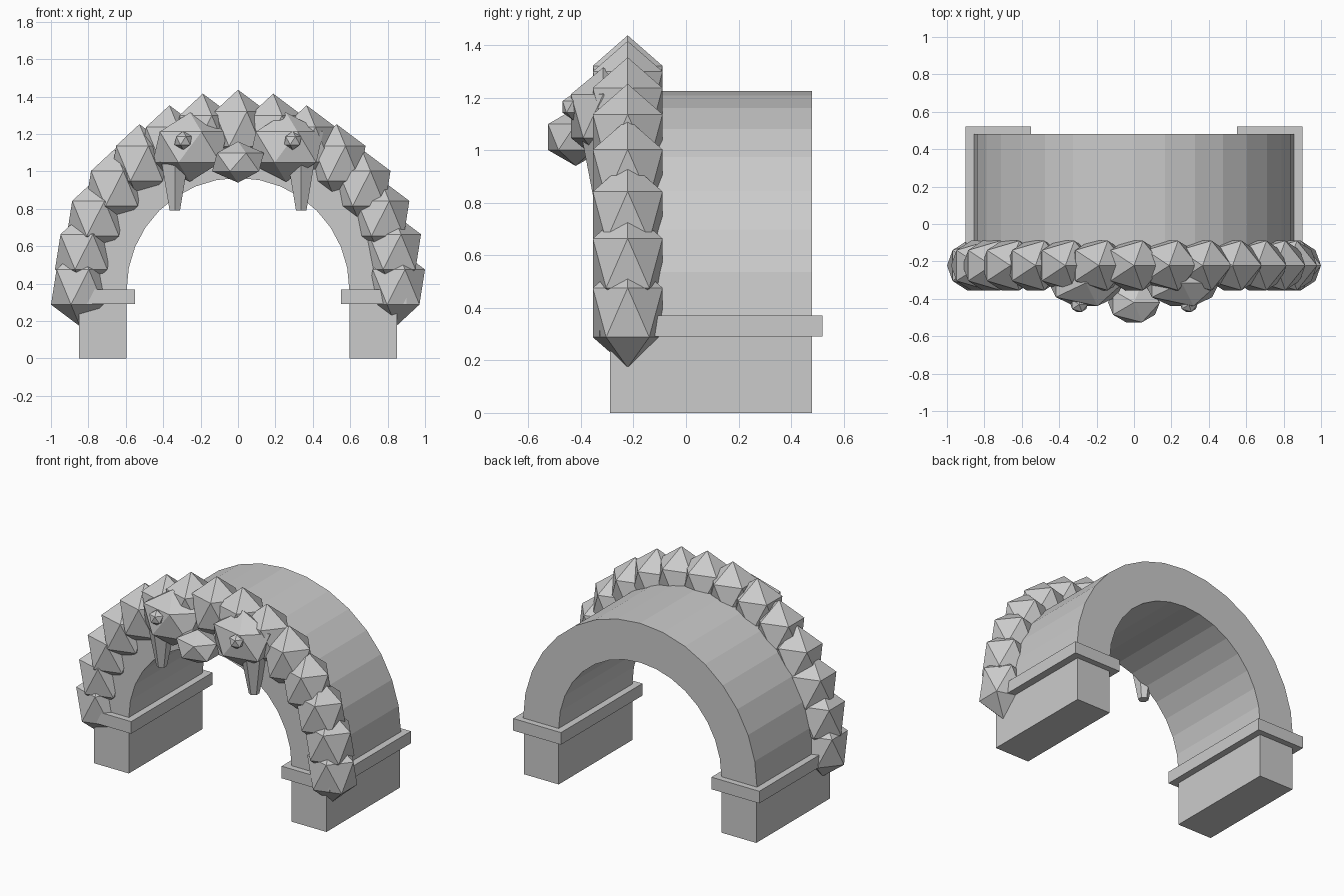
import bpy, bmesh, math

cube = bpy.data.objects.get("Cube")
if cube:
    bpy.data.objects.remove(cube, do_unlink=True)

stone = bpy.data.materials.new("grey_stone")
stone.use_nodes = True
GREY = (0.6, 0.6, 0.6, 1)
stone.diffuse_color = GREY
stone.node_tree.nodes["Principled BSDF"].inputs["Base Color"].default_value = GREY

FRONT, BACK = -0.29, 0.48
SPRING = 0.37              # height where the arch starts
INNER, OUTER = 0.595, 0.855


def finish(obj, name):
    obj.name = name
    obj.data.name = name
    obj.data.materials.append(stone)
    return obj


def box(name, x, y, z):
    """Box from (min, max) pairs."""
    spans = (x, y, z)
    bpy.ops.mesh.primitive_cube_add(size=1, location=[(a + b) / 2 for a, b in spans])
    obj = bpy.context.object
    obj.scale = [b - a for a, b in spans]
    return finish(obj, name)


def gem(name, location, radii):
    """Faceted twenty-sided stone."""
    bpy.ops.mesh.primitive_ico_sphere_add(subdivisions=1, radius=1, location=location)
    obj = bpy.context.object
    obj.scale = radii
    return finish(obj, name)


def arch(name, segments=16):
    """Half ring profile extruded from front to back."""
    bm = bmesh.new()
    rings = []
    for i in range(segments + 1):
        a = math.pi * i / segments
        rings.append([bm.verts.new((r * math.cos(a), y, SPRING + r * math.sin(a)))
                      for r, y in ((INNER, FRONT), (OUTER, FRONT),
                                   (OUTER, BACK), (INNER, BACK))])
    for p, q in zip(rings, rings[1:]):
        for k in range(4):
            n = (k + 1) % 4
            bm.faces.new((p[k], p[n], q[n], q[k]))
    bm.faces.new(rings[0])
    bm.faces.new(rings[-1])
    bmesh.ops.recalc_face_normals(bm, faces=bm.faces)
    mesh = bpy.data.meshes.new(name)
    bm.to_mesh(mesh)
    bm.free()
    obj = bpy.data.objects.new(name, mesh)
    bpy.context.collection.objects.link(obj)
    return finish(obj, name)


arch("arch_vault")

# Parts mirrored on both sides
for side, s in (("left", 1), ("right", -1)):
    box(side + "_pier", sorted((s * INNER, s * 0.85)), (FRONT, BACK), (0, 0.29))
    box(side + "_pier_cap", sorted((s * 0.55, s * 0.90)), (FRONT - 0.04, BACK + 0.04),
        (0.29, SPRING))
    gem(side + "_eye", (s * 0.257, -0.315, 1.13), (0.223, 0.145, 0.185))
    gem(side + "_pupil", (s * 0.293, -0.43, 1.165), (0.052, 0.047, 0.05))
    # Fang: blunt cone pointing down
    bpy.ops.mesh.primitive_cone_add(vertices=6, radius1=0.032, radius2=0.08, depth=0.25,
                                    location=(s * 0.338, -0.315, 0.915))
    finish(bpy.context.object, side + "_fang")

gem("nose", (0, -0.42, 1.05), (0.155, 0.124, 0.11))

# Mane of stones around the front edge
STEPS = 7
for i in range(-STEPS, STEPS + 1):
    a = math.pi / 2 * i / STEPS
    gem("mane_stone_%d" % (i + STEPS + 1),
        (0.845 * math.sin(a), -0.222, 0.382 + 0.845 * math.cos(a)),
        (0.173, 0.156, 0.21))
